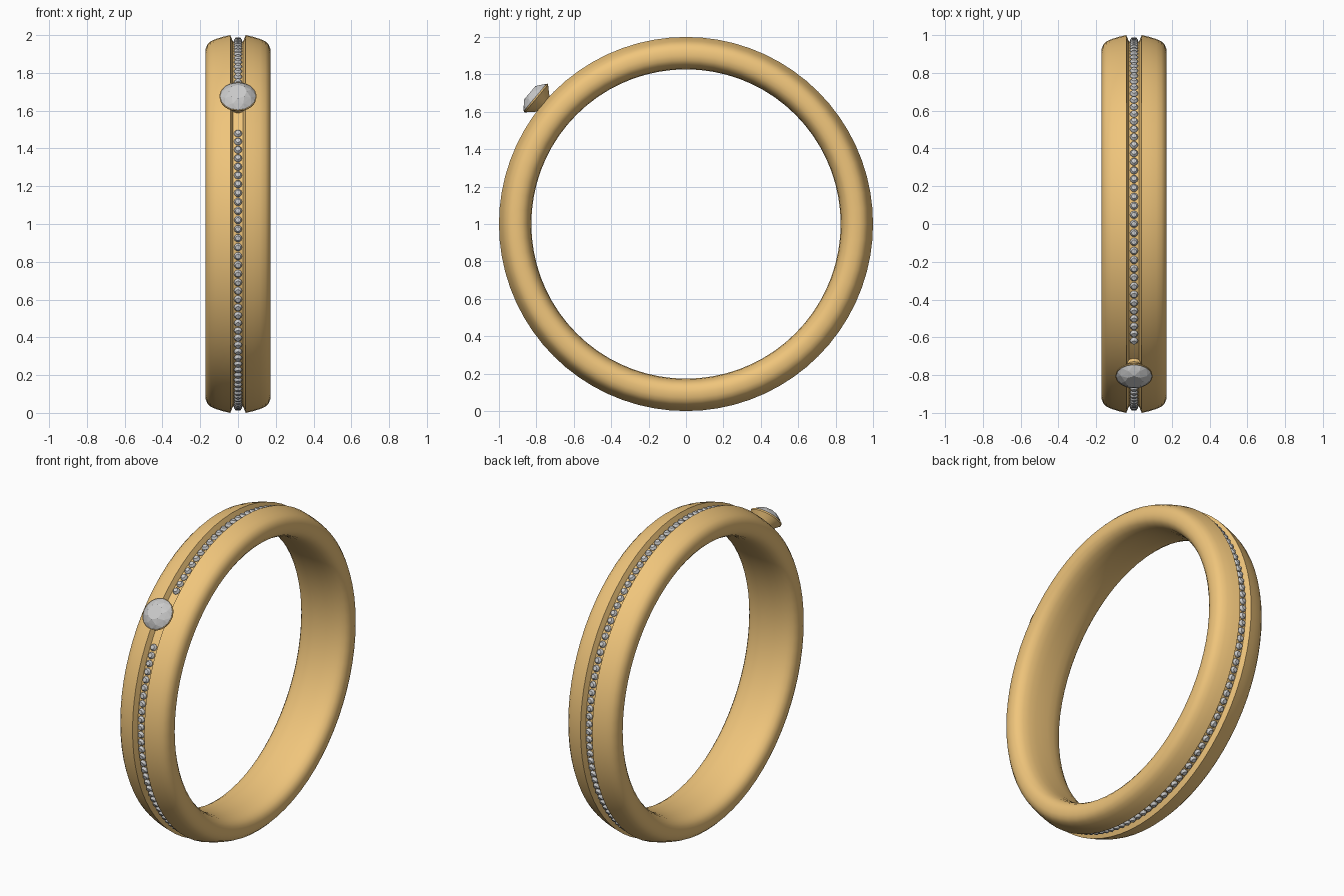
import bpy, bmesh
from math import sin, cos, pi, radians
from mathutils import Matrix, Vector

if "Cube" in bpy.data.objects:
    bpy.data.objects.remove(bpy.data.objects["Cube"])

gold = bpy.data.materials.new("gold")
gold.diffuse_color = (0.87, 0.56, 0.2, 1)
gold.use_nodes = True
gold.node_tree.nodes["Principled BSDF"].inputs["Base Color"].default_value = gold.diffuse_color

STONE_ANGLE = 40      # main stone: degrees up from the front (-y)
GAP = 10.5            # bare groove each side of the main stone
CENTRE = Matrix.Translation((0, 0, 1))


def frame(deg):
    """Local frame at the ring centre with z pointing outwards at this angle."""
    return CENTRE @ Matrix.Rotation(radians(90 - deg), 4, 'X')


def finish(name, bm, mat=None, smooth=None):
    bmesh.ops.recalc_face_normals(bm, faces=bm.faces)
    me = bpy.data.meshes.new(name)
    bm.to_mesh(me)
    bm.free()
    ob = bpy.data.objects.new(name, me)
    bpy.context.collection.objects.link(ob)
    if mat:
        me.materials.append(mat)
    if smooth:
        bpy.ops.object.select_all(action='DESELECT')
        ob.select_set(True)
        bpy.context.view_layer.objects.active = ob
        bpy.ops.object.shade_smooth_by_angle(angle=radians(smooth))
    return ob


def lathe(name, profile, segs, matrix, smooth):
    """Turn a closed (radius, height) profile around local z."""
    bm = bmesh.new()
    rings = [[bm.verts.new(matrix @ Vector((r * cos(2 * pi * i / segs),
                                            r * sin(2 * pi * i / segs), h)))
              for i in range(segs)] for r, h in profile]
    for a, b in zip(rings, rings[1:] + rings[:1]):
        for i in range(segs):
            j = (i + 1) % segs
            bm.faces.new((a[i], a[j], b[j], b[i]))
    return finish(name, bm, gold, smooth)


def add_gem(bm, matrix, layers):
    """Faceted stone: hull of (count, radius, height, half-step turn) rings."""
    verts = [bm.verts.new(matrix @ Vector((r * cos(2 * pi * (i + t) / n),
                                           r * sin(2 * pi * (i + t) / n), h)))
             for n, r, h, t in layers for i in range(n)]
    res = bmesh.ops.convex_hull(bm, input=verts)
    loose = [v for v in res["geom_interior"] if isinstance(v, bmesh.types.BMVert)]
    bmesh.ops.delete(bm, geom=loose, context='VERTS')


# Band: half section from groove floor over the rounded side to the bore, mirrored
half = [(0.967, 0.027), (1.0, 0.041), (0.991, 0.08), (0.979, 0.118),
        (0.967, 0.145), (0.95, 0.162), (0.928, 0.171), (0.90, 0.173),
        (0.875, 0.168), (0.855, 0.153), (0.84, 0.128), (0.831, 0.09),
        (0.827, 0.045)]
section = half + [(r, -x) for r, x in reversed(half)]
lathe("band", section, 72, CENTRE @ Matrix.Rotation(pi / 2, 4, 'Y'), 35)

# Row of small stones set in the groove
bm = bmesh.new()
count = 121
span = 360 - 2 * GAP
for k in range(count):
    deg = STONE_ANGLE + GAP + span * k / (count - 1)
    add_gem(bm, frame(deg), [(1, 0, 0.953, 0), (10, 0.021, 0.970, 0),
                             (10, 0.021, 0.975, 0), (10, 0.013, 0.987, 0.5)])
finish("groove_stones", bm)

# Flared cup holding the main stone
top = frame(STONE_ANGLE)
lathe("stone_cup", [(0.042, 0.96), (0.046, 0.99), (0.097, 1.044), (0.098, 1.052),
                    (0.092, 1.052), (0.035, 0.985), (0.02, 0.96)], 32, top, 30)

# Main stone
bm = bmesh.new()
add_gem(bm, top, [(1, 0, 0.975, 0), (16, 0.094, 1.046, 0), (16, 0.095, 1.053, 0),
                  (8, 0.074, 1.075, 0.5), (8, 0.047, 1.091, 0)])
finish("main_stone", bm)
